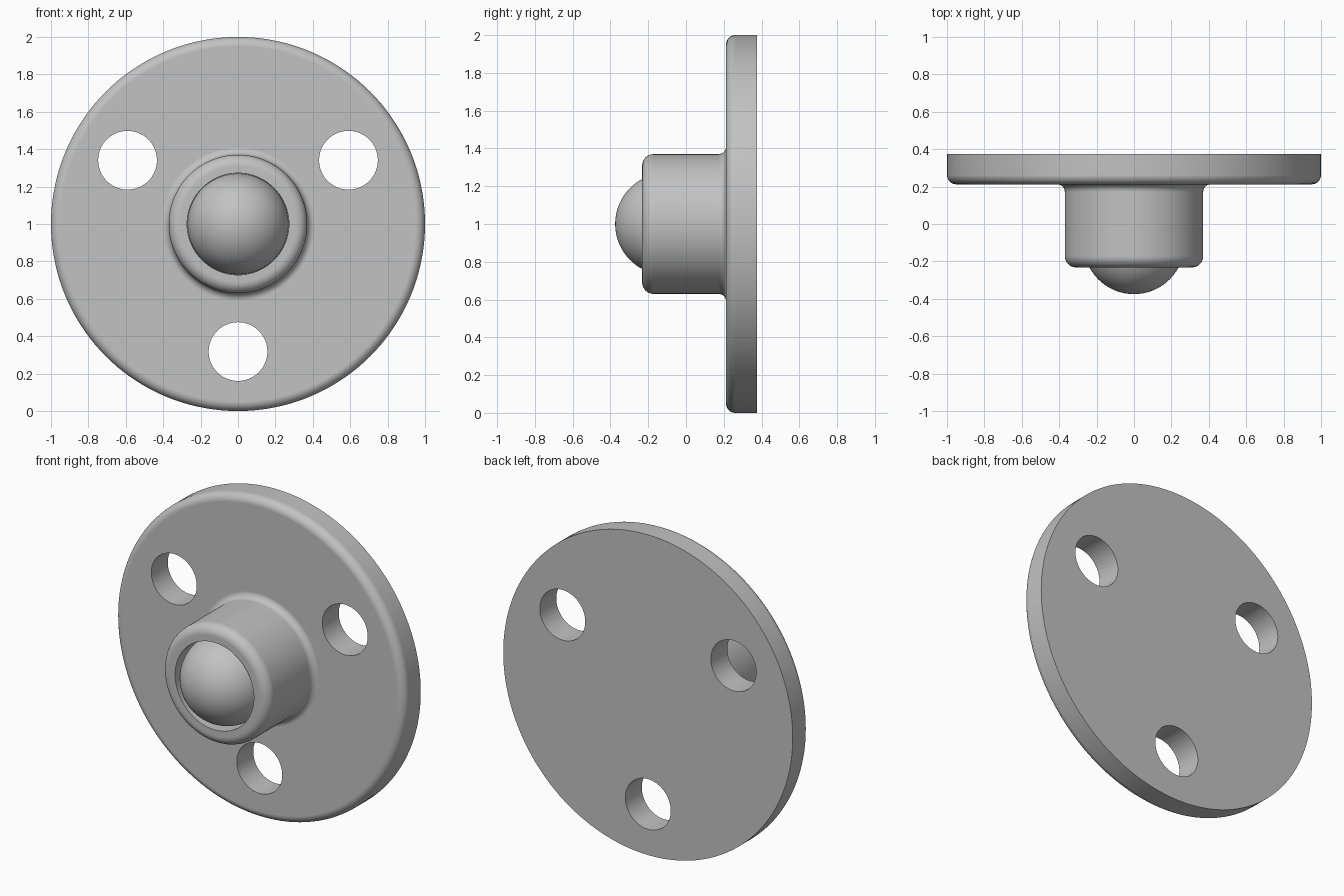
import bpy, bmesh
from math import sin, cos, pi, radians
from mathutils import Matrix, Vector

cube = bpy.data.objects.get("Cube")
if cube:
    bpy.data.objects.remove(cube, do_unlink=True)

grey = bpy.data.materials.new("grey_metal")
grey.use_nodes = True
colour = (0.54, 0.54, 0.54, 1)
grey.diffuse_color = colour
grey.node_tree.nodes["Principled BSDF"].inputs["Base Color"].default_value = colour

CENTRE = Vector((0, 0, 1))
TURN = Matrix.Rotation(radians(90), 4, 'X')   # local z axis onto the y axis


def arc(r, y, radius, start, end, steps=8):
    """Fillet points (r, y) around a centre, angles in degrees."""
    angles = [radians(start + (end - start) * i / steps) for i in range(steps + 1)]
    return [(r + radius * cos(a), y + radius * sin(a)) for a in angles]


def add_object(name, bm):
    mesh = bpy.data.meshes.new(name)
    bm.to_mesh(mesh)
    bm.free()
    obj = bpy.data.objects.new(name, mesh)
    bpy.context.collection.objects.link(obj)
    mesh.materials.append(grey)
    return obj


def activate(obj):
    bpy.ops.object.select_all(action='DESELECT')
    obj.select_set(True)
    bpy.context.view_layer.objects.active = obj


def revolve(name, profile, steps=144):
    """Turn a list of (r, y) points around the y axis."""
    bm = bmesh.new()
    verts = [bm.verts.new((r, y, CENTRE.z)) for r, y in profile]
    edges = [bm.edges.new(pair) for pair in zip(verts, verts[1:])]
    bmesh.ops.spin(bm, geom=verts + edges, cent=CENTRE, axis=(0, 1, 0),
                   angle=2 * pi, steps=steps)
    bmesh.ops.remove_doubles(bm, verts=bm.verts, dist=0.0002)
    bmesh.ops.recalc_face_normals(bm, faces=bm.faces)
    return add_object(name, bm)


# Flange, hub and ball socket as one turned body
profile = [(0, -0.105), (0.272, -0.105), (0.272, -0.232)]
profile += arc(0.31, -0.172, 0.06, -90, 0)      # rounded hub rim
profile += arc(0.41, 0.172, 0.04, 180, 90)      # fillet at the hub foot
profile += arc(0.95, 0.262, 0.05, -90, 0)       # rounded flange edge
profile += [(1, 0.375), (0, 0.375)]
body = revolve("flange_and_hub", profile)

# Three bolt holes through the flange
bm = bmesh.new()
for angle in (30, 150, 270):
    a = radians(angle)
    place = Matrix.Translation((0.682 * cos(a), 0.3, 1 + 0.682 * sin(a)))
    bmesh.ops.create_cone(bm, cap_ends=True, segments=64, radius1=0.157,
                          radius2=0.157, depth=0.5, matrix=place @ TURN)
cutter = add_object("bolt_hole_cutter", bm)
cutter.hide_render = True

activate(body)
cut = body.modifiers.new("bolt_holes", 'BOOLEAN')
cut.operation = 'DIFFERENCE'
cut.solver = 'EXACT'
cut.object = cutter
bpy.ops.object.modifier_apply(modifier=cut.name)
bpy.data.objects.remove(cutter, do_unlink=True)
bpy.ops.object.shade_smooth_by_angle(angle=radians(35))
weighted = body.modifiers.new("weighted_normals", 'WEIGHTED_NORMAL')
weighted.keep_sharp = True

# Ball sitting in the socket
bm = bmesh.new()
bmesh.ops.create_uvsphere(bm, u_segments=96, v_segments=48, radius=0.27,
                          matrix=Matrix.Translation((0, -0.105, 1)) @ TURN)
ball = add_object("ball", bm)
activate(ball)
bpy.ops.object.shade_smooth_by_angle(angle=radians(35))
